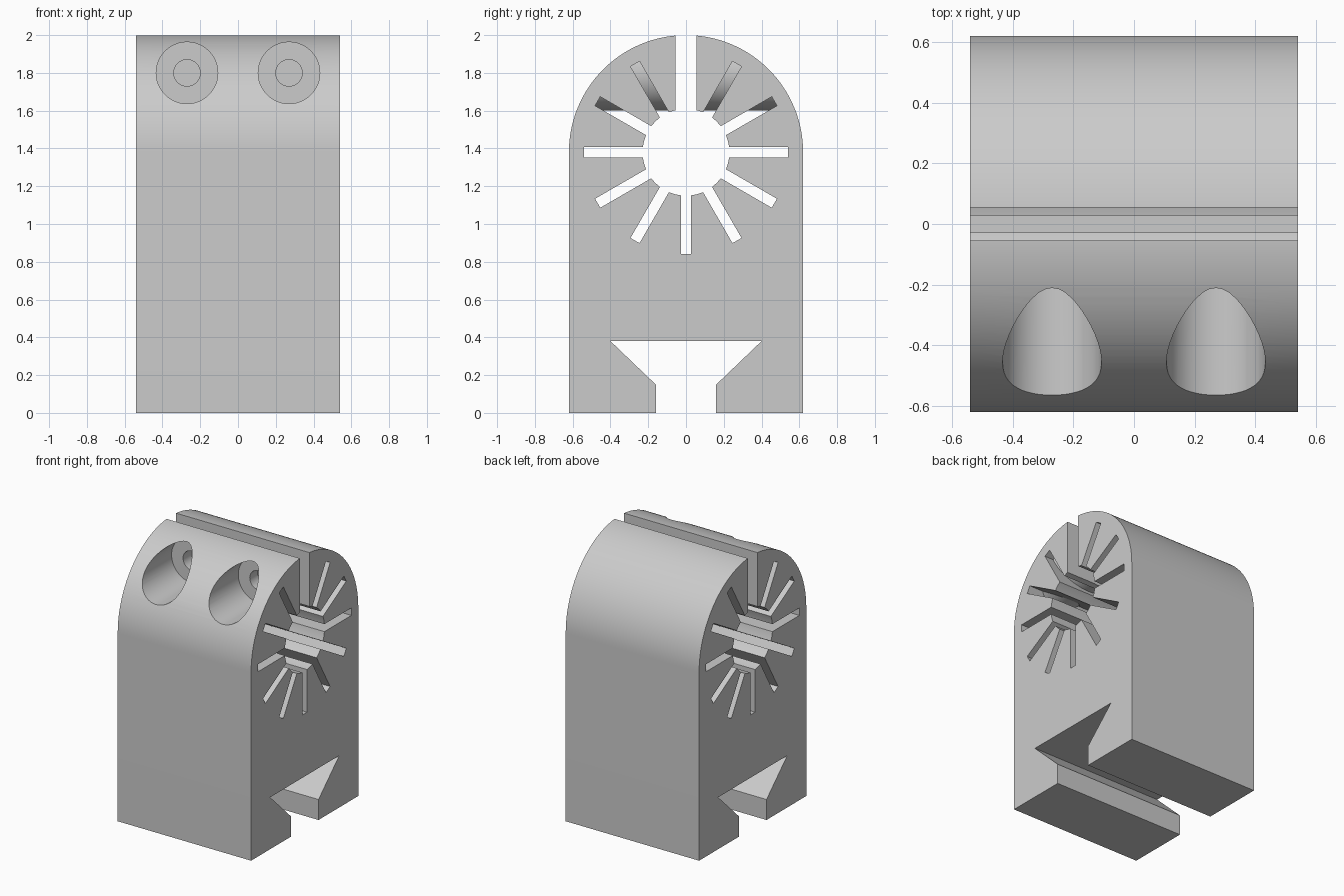
import bpy
import bmesh
from math import sin, cos, pi, radians
from mathutils import Matrix

cube = bpy.data.objects.get("Cube")
if cube:
    bpy.data.objects.remove(cube, do_unlink=True)

HALF_X, R, AXIS_Z = 0.54, 0.62, 1.38      # half length, arch radius, bore height
BORE, SPOKE_R, SPOKE_W = 0.23, 0.54, 0.0275
SCREW_X, SCREW_Z = 0.27, 1.80

grey = bpy.data.materials.new("plain_grey")
grey.use_nodes = True
grey.diffuse_color = (0.6, 0.6, 0.6, 1)
grey.node_tree.nodes["Principled BSDF"].inputs["Base Color"].default_value = (0.6, 0.6, 0.6, 1)


def finish(name, bm):
    bmesh.ops.recalc_face_normals(bm, faces=bm.faces)
    mesh = bpy.data.meshes.new(name)
    bm.to_mesh(mesh)
    bm.free()
    mesh.materials.append(grey)
    obj = bpy.data.objects.new(name, mesh)
    bpy.context.collection.objects.link(obj)
    return obj


def prism(name, outline, half):
    """Extrude a (y, z) outline along x."""
    bm = bmesh.new()
    face = bm.faces.new([bm.verts.new((-half, y, z)) for y, z in outline])
    ext = bmesh.ops.extrude_face_region(bm, geom=[face])["geom"]
    bmesh.ops.translate(bm, vec=(2 * half, 0, 0),
                        verts=[v for v in ext if isinstance(v, bmesh.types.BMVert)])
    return finish(name, bm)


def rod(name, x, radius, y0, y1, segments=48):
    """Cylinder running along y at screw height."""
    bm = bmesh.new()
    place = Matrix.Translation((x, (y0 + y1) / 2, SCREW_Z)) @ Matrix.Rotation(pi / 2, 4, 'X')
    bmesh.ops.create_cone(bm, cap_ends=True, segments=segments, radius1=radius,
                          radius2=radius, depth=y1 - y0, matrix=place)
    return finish(name, bm)


def cut(target, cutter):
    mod = target.modifiers.new(cutter.name, 'BOOLEAN')
    mod.operation, mod.solver, mod.object = 'DIFFERENCE', 'EXACT', cutter
    bpy.context.view_layer.objects.active = target
    bpy.ops.object.modifier_apply(modifier=mod.name)
    bpy.data.objects.remove(cutter, do_unlink=True)


# Body: arched block with a dovetail channel in its foot
side = [(0.16, 0), (R, 0)]
arch = [(R * cos(pi * i / 64), AXIS_Z + R * sin(pi * i / 64)) for i in range(65)]
body_outline = side + arch + [(-R, 0), (-0.16, 0), (-0.16, 0.15), (-0.40, 0.38),
                              (0.40, 0.38), (0.16, 0.15)]
body = prism("clamp_body", body_outline, HALF_X)

# Bore with radial slots, as one star-shaped cutter
star = []
for k in range(12):
    a = radians(30 * k)
    for r, w in ((BORE, -SPOKE_W), (SPOKE_R, -SPOKE_W), (SPOKE_R, SPOKE_W), (BORE, SPOKE_W)):
        d = (r * r - w * w) ** 0.5 if r == BORE else r
        star.append((d * cos(a) - w * sin(a), AXIS_Z + d * sin(a) + w * cos(a)))
    mid = a + radians(15)
    star.append((BORE * cos(mid), AXIS_Z + BORE * sin(mid)))
bore = prism("bore_cutter", star, HALF_X + 0.1)

# Solid bosses around the screws interrupt the slots
for x in (-SCREW_X, SCREW_X):
    cut(bore, rod("boss", x, 0.20, -0.8, 0.8, 64))
cut(body, bore)

# Clamping gap through the crown
cut(body, prism("gap_cutter", [(-0.055, 1.5), (0.055, 1.5), (0.055, 2.2), (-0.055, 2.2)],
                HALF_X + 0.1))

# Counterbored screw holes from the front, blind in the rear jaw
for x in (-SCREW_X, SCREW_X):
    cut(body, rod("head_recess", x, 0.163, -0.9, -0.15))
    cut(body, rod("screw_hole", x, 0.07, -0.5, 0.33))

bpy.ops.object.select_all(action='DESELECT')
body.select_set(True)
bpy.context.view_layer.objects.active = body
bpy.ops.object.shade_smooth_by_angle(angle=radians(25))
